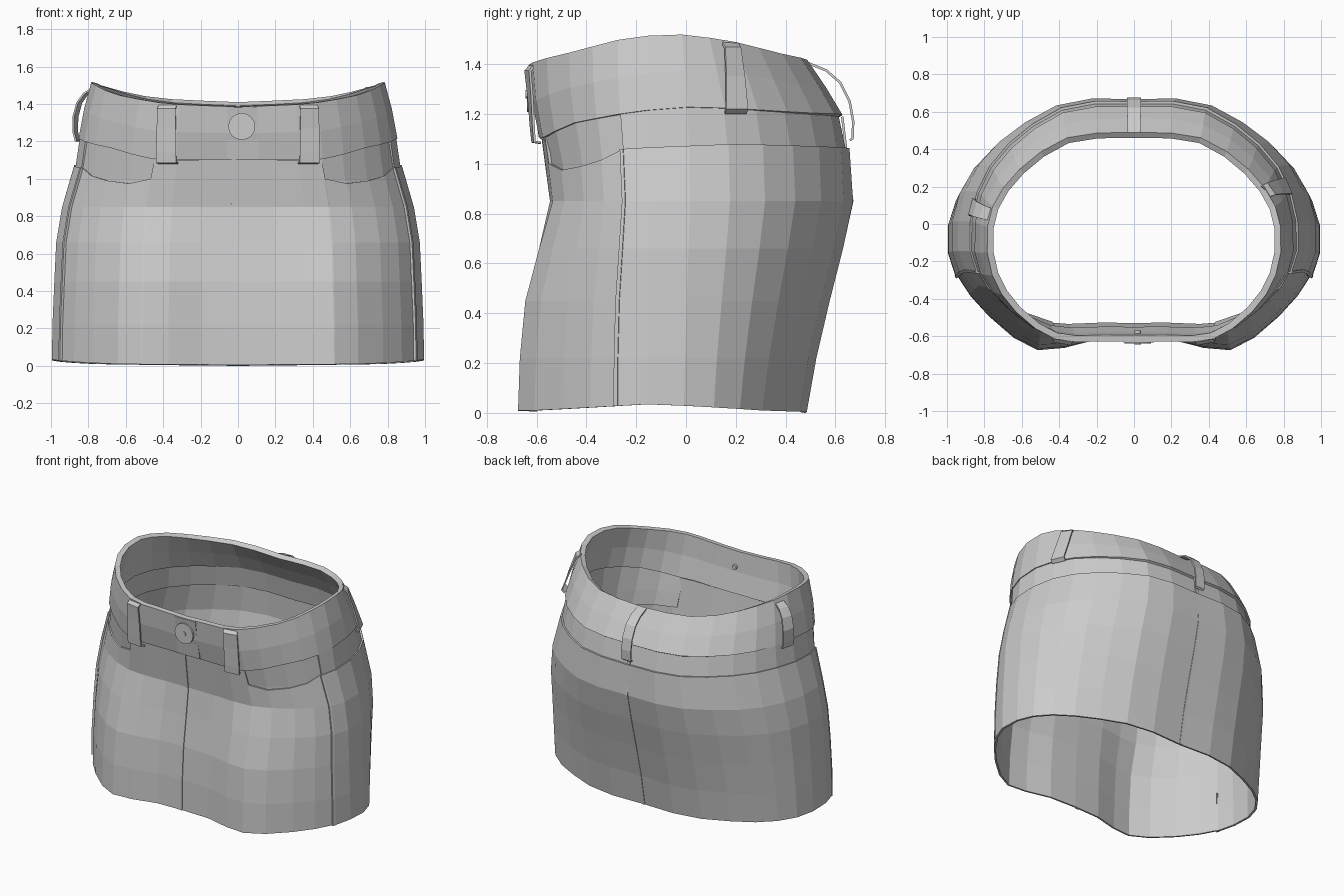
import bpy, math

if "Cube" in bpy.data.objects:
    bpy.data.objects.remove(bpy.data.objects["Cube"])

# Body form: height, half width, front y, back y, thigh bulge at front
FORM = [(0.0, 1.00, -0.62, 0.475, 0.13), (0.22, 0.997, -0.617, 0.515, 0.125),
        (0.45, 0.987, -0.603, 0.57, 0.115), (0.66, 0.977, -0.573, 0.625, 0.085),
        (0.85, 0.945, -0.55, 0.667, 0.05), (1.06, 0.882, -0.575, 0.655, 0.05),
        (1.20, 0.86, -0.605, 0.625, 0.05), (1.40, 0.817, -0.63, 0.495, 0.05),
        (1.53, 0.785, -0.63, 0.41, 0.05)]


def interp(table, t):
    """Piecewise linear lookup, returns the columns after the first."""
    if t <= table[0][0]:
        return table[0][1:]
    for p, q in zip(table, table[1:]):
        if t <= q[0]:
            k = (t - p[0]) / (q[0] - p[0])
            return tuple(a + (b - a) * k for a, b in zip(p[1:], q[1:]))
    return table[-1][1:]


def surf(deg, z, off=0.0):
    """Point on the body form, pushed outward by off."""
    a, f, b, bulge = interp(FORM, z)
    yc = -0.08
    c, s = math.cos(math.radians(deg)), math.sin(math.radians(deg))
    d = (b - yc if s > 0 else yc - f) + off
    x = (a + off) * math.copysign(abs(c) ** 0.91, c) if abs(c) > 1e-5 else 0.0
    y = yc + d * math.copysign(abs(s) ** 0.91, s)
    if s < 0:
        u = abs(x) / a - 0.52
        y -= bulge * math.exp(-(u / (0.31 if u > 0 else 0.22)) ** 2) * abs(s) ** 0.25
    else:
        y += 0.03 * math.exp(-((abs(x) - 0.36) / 0.2) ** 2) * s
    return (x, y, z)


def patch(name, angles, rows, thick, mirror=False):
    """Cloth panel: rows(angle) gives (z, offset[, angle shift]) from bottom to top."""
    cols = [[surf(t + sum(sh), z, o) for z, o, *sh in rows(t)] for t in angles]
    n = len(cols[0])
    verts = [v for col in cols for v in col]
    faces = [(i * n + j, (i + 1) * n + j, (i + 1) * n + j + 1, i * n + j + 1)
             for i in range(len(cols) - 1) for j in range(n - 1)]
    me = bpy.data.meshes.new(name)
    me.from_pydata(verts, [], faces)
    ob = bpy.data.objects.new(name, me)
    bpy.context.collection.objects.link(ob)
    if mirror:
        ob.modifiers.new("Mirror", 'MIRROR').merge_threshold = 0.002
    so = ob.modifiers.new("Solidify", 'SOLIDIFY')
    so.thickness, so.offset = thick, -1
    return ob


def fold(t):
    """Right-hand equivalent of any angle, from -90 to 90."""
    return math.degrees(math.asin(math.sin(math.radians(t))))


def hem(t):
    return interp([(-90, 0.005), (-50, 0.01), (-5, 0.035), (40, 0.01), (90, 0.0)], fold(t))[0]


def front_top(t):
    return interp([(-90, 1.10), (-61, 1.10), (-60.5, 1.0), (-51.5, 0.975),
                   (-33, 1.0), (-18, 1.06)], t)[0]


def back_top(t):
    return interp([(-18, 1.06), (20, 1.08), (90, 1.06)], t)[0]


def band_low(t):
    return interp([(-90, 1.10), (-60, 1.105), (-40, 1.165), (-12, 1.21),
                   (8, 1.23), (50, 1.205), (90, 1.195)], fold(t))[0]


def band_top(t):
    return interp([(-90, 1.385), (-65, 1.40), (-38, 1.45), (-12, 1.512), (8, 1.52),
                   (30, 1.49), (60, 1.43), (90, 1.41)], fold(t))[0]


FRONT = [-90, -80, -70, -61, -60.5, -51.5, -40, -29, -18]
BACK = [-18, -6, 6, 18, 30, 42, 54, 66, 78, 90]
HALF = FRONT[:4] + FRONT[5:] + BACK[1:]
FULL = HALF + [180 - t for t in reversed(HALF[:-1])]


def body_rows(top, off):
    return lambda t: [(z, off) for z in (hem(t), 0.22, 0.45, 0.66, 0.85, top(t))]


# Skirt panels
patch("front_panel", FRONT, body_rows(front_top, -0.01), 0.012, True)
patch("back_panel", BACK, body_rows(back_top, 0.0), 0.015, True)

# Front pocket linings and back yoke
patch("pocket_lining", [-63, -51.5, -40, -29, -16],
      lambda t: [(0.90, -0.028), (1.0, -0.02), (band_low(t) + 0.03, -0.010)], 0.008, True)
patch("yoke", BACK,
      lambda t: [(back_top(t) - 0.03, -0.012), (band_low(t) + 0.03, -0.004)], 0.012, True)

# Waistband with overlapping button tab
patch("waistband", FULL,
      lambda t: [(band_low(t), 0.0), ((band_low(t) + band_top(t)) / 2, 0.004),
                 (band_top(t), 0.0)], 0.035)
patch("waistband_tab", [-93, -90, -84],
      lambda t: [(band_low(t) + 0.005, 0.006), (band_top(t) - 0.003, 0.006)], 0.01)

# Seams: fly, back centre and sides
patch("fly_seam", [-91.6, -90.4], body_rows(lambda t: 1.10, -0.004), 0.01)
patch("back_seam", [89.6, 90.4], body_rows(lambda t: 1.19, 0.004), 0.01)
patch("side_seam", [-19.2, -17.6], body_rows(lambda t: 1.06, 0.003), 0.02, True)


# Belt loops: angle range and (z, offset, angle shift) path from bottom to top
def loop(name, a0, a1, path, mirror=False):
    patch(name, [a0, a1], lambda t: path, 0.01, mirror)


loop("front_belt_loop", -68.5, -61,
     [(1.08, 0.005, -2.4), (1.085, 0.035, -2.4), (1.14, 0.03, -2), (1.27, 0.02, -1),
      (1.375, 0.02, -0.2), (1.395, 0.0, 0)], True)
loop("right_belt_loop", 19.5, 27,
     [(1.20, 0.003, -2), (1.22, 0.03, -2), (1.35, 0.024, 1), (1.47, 0.02, 4), (1.49, -0.005, 4.5)])
loop("left_belt_loop", 163.5, 170.5,
     [(1.20, 0.02, 1.5), (1.25, 0.045, 1), (1.33, 0.065), (1.41, 0.06), (1.46, 0.035), (1.49, -0.01)])
loop("back_belt_loop", 88.3, 91.7,
     [(1.09, 0.01), (1.10, 0.025), (1.17, 0.043), (1.25, 0.068), (1.33, 0.08), (1.38, 0.055), (1.41, 0.0)])


# Button with centre stud
def disc(name, r, depth, y):
    bpy.ops.mesh.primitive_cylinder_add(vertices=16, radius=r, depth=depth,
                                        location=(0.02, y, 1.28), rotation=(math.pi / 2, 0, 0))
    bpy.context.object.name = name


disc("button", 0.072, 0.014, -0.632)
disc("button_stud", 0.017, 0.075, -0.607)
